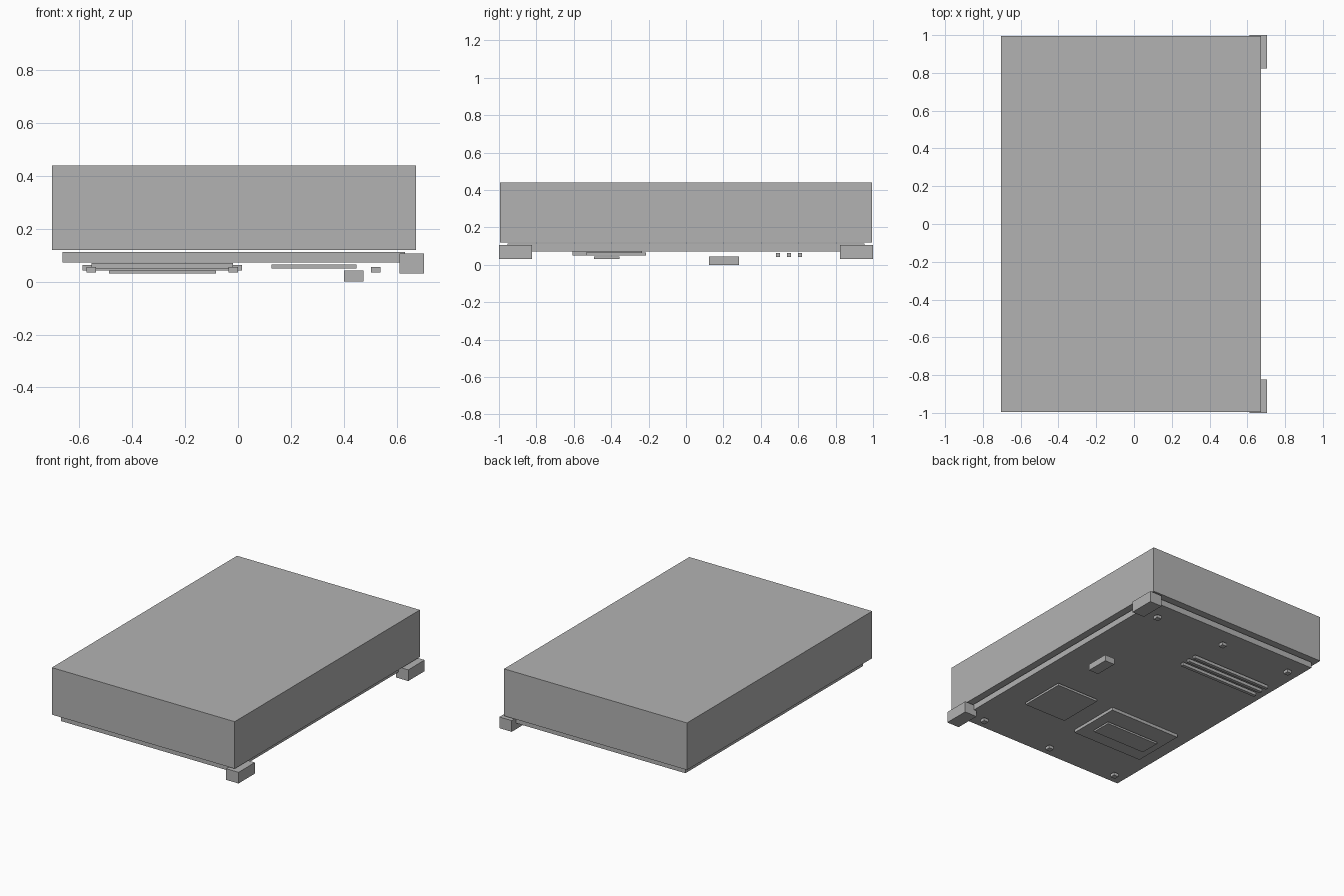
import bpy
import bmesh
from mathutils import Vector

old = bpy.data.objects.get("Cube")
if old:
    bpy.data.objects.remove(old, do_unlink=True)

grey = bpy.data.materials.new("plain_grey")
grey.use_nodes = True
colour = (0.45, 0.45, 0.45, 1)
grey.diffuse_color = colour
grey.node_tree.nodes["Principled BSDF"].inputs["Base Color"].default_value = colour


def box(name, x, y, z):
    """Flat-faced box from its (low, high) range on each axis."""
    bm = bmesh.new()
    bmesh.ops.create_cube(bm, size=1)
    size = Vector([r[1] - r[0] for r in (x, y, z)])
    middle = Vector([(r[0] + r[1]) / 2 for r in (x, y, z)])
    bmesh.ops.scale(bm, vec=size, verts=bm.verts)
    bmesh.ops.translate(bm, vec=middle, verts=bm.verts)
    mesh = bpy.data.meshes.new(name)
    bm.to_mesh(mesh)
    bm.free()
    mesh.materials.append(grey)
    obj = bpy.data.objects.new(name, mesh)
    bpy.context.collection.objects.link(obj)
    return obj


# Casing and the circuit board hung just below it
box("casing", (-0.704, 0.672), (-0.995, 0.995), (0.12, 0.44))
box("circuit_board", (-0.664, 0.631), (-0.955, 0.955), (0.072, 0.113))

# Corner mounting blocks on the left edge
for side, low in (("front", -1.0), ("back", 0.824)):
    box(side + "_mounting_block", (0.611, 0.704), (low, low + 0.176), (0.03, 0.106))

# Chips and connector on the underside
box("large_chip", (-0.554, -0.018), (-0.607, -0.234), (0.05, 0.071))
box("large_chip_cap", (-0.487, -0.084), (-0.493, -0.356), (0.03, 0.043))
box("small_chip", (0.127, 0.447), (-0.535, -0.213), (0.05, 0.065))
box("connector", (0.4, 0.475), (0.123, 0.283), (0, 0.043))

# Parallel ribs
for i in range(3):
    y = 0.492 + i * 0.059
    box(f"rib_{i + 1}", (-0.588, 0.016), (y - 0.011, y + 0.011), (0.042, 0.063))

# Two rows of screw heads
for side, y in (("front", -0.853), ("back", 0.853)):
    for place, x in (("right", -0.554), ("middle", -0.018), ("left", 0.521)):
        box(f"{side}_{place}_screw", (x - 0.018, x + 0.018),
            (y - 0.018, y + 0.018), (0.034, 0.055))
